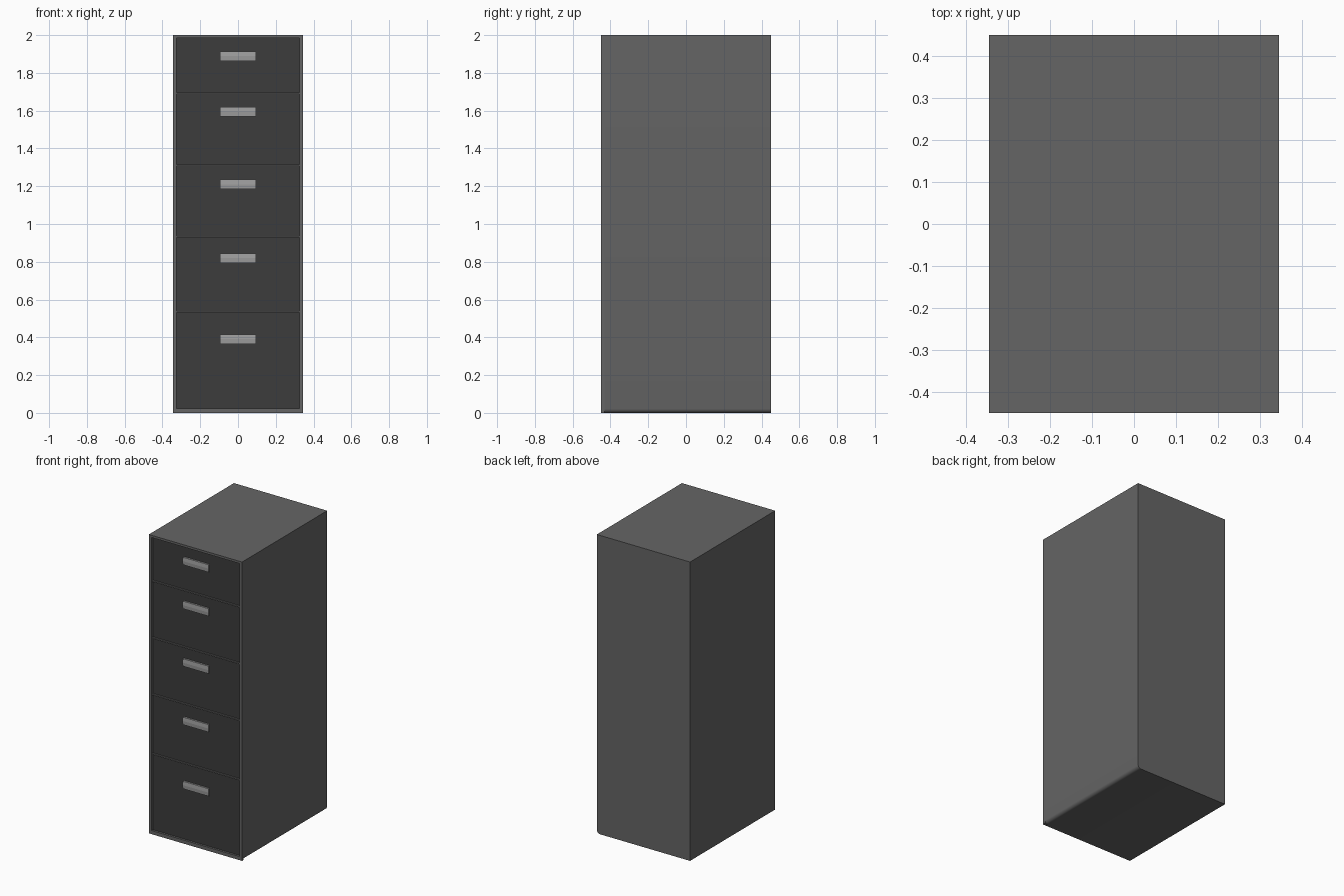
import bpy, bmesh, math

if "Cube" in bpy.data.objects:
    bpy.data.objects.remove(bpy.data.objects["Cube"])

W, FRONT, BACK, H = 0.345, -0.45, 0.45, 2.0
RECESS = 0.018


def material(name, v):
    m = bpy.data.materials.new(name)
    m.diffuse_color = (v, v, v, 1)
    m.use_nodes = True
    m.node_tree.nodes["Principled BSDF"].inputs["Base Color"].default_value = m.diffuse_color
    return m


body_mat = material("body_grey", 0.13)
drawer_mat = material("drawer_grey", 0.045)
handle_mat = material("handle_grey", 0.35)


def prism(name, points, axis, a, b, mat):
    """Extrude a profile along x (points are y,z) or y (points are x,z)."""
    bm = bmesh.new()
    put = (lambda p, t: (t, p[0], p[1])) if axis == 'x' else (lambda p, t: (p[0], t, p[1]))
    rings = [[bm.verts.new(put(p, t)) for p in points] for t in (a, b)]
    bm.faces.new(rings[0])
    bm.faces.new(rings[1])
    n = len(points)
    for i in range(n):
        j = (i + 1) % n
        bm.faces.new((rings[0][i], rings[0][j], rings[1][j], rings[1][i]))
    bmesh.ops.recalc_face_normals(bm, faces=bm.faces[:])
    mesh = bpy.data.meshes.new(name)
    bm.to_mesh(mesh)
    bm.free()
    ob = bpy.data.objects.new(name, mesh)
    bpy.context.collection.objects.link(ob)
    mesh.materials.append(mat)
    return ob


def box(name, x0, x1, y0, y1, z0, z1, mat):
    return prism(name, [(x0, z0), (x1, z0), (x1, z1), (x0, z1)], 'y', y0, y1, mat)


# Cabinet shell, with the small rounded lower right edge
R = 0.022
arc = [(W - R + R * math.sin(t), R - R * math.cos(t))
       for t in (math.pi / 2 * i / 5 for i in range(6))]
shell = prism("cabinet_body", [(-W, 0)] + arc + [(W, H), (-W, H)],
              'y', FRONT + RECESS, BACK, body_mat)
bpy.context.view_layer.objects.active = shell
shell.select_set(True)
bpy.ops.object.shade_smooth_by_angle(angle=math.radians(30))

# Front frame around the drawers
IN, TOP, BOTTOM = 0.325, 1.985, 0.024
Y1 = FRONT + RECESS
for side, s in (("left", -1), ("right", 1)):
    x = sorted((s * IN, s * W))
    box(f"frame_{side}", x[0], x[1], FRONT, Y1, 0, H, body_mat)
box("frame_top", -IN, IN, FRONT, Y1, TOP, H, body_mat)
box("frame_bottom", -IN, IN, FRONT, Y1, 0, BOTTOM, body_mat)

# Dividers between drawers
dividers = [1.692, 1.312, 0.933, 0.535]
for i, z in enumerate(dividers):
    box(f"divider_{i + 1}", -IN, IN, FRONT + 0.003, Y1, z - 0.004, z + 0.004, body_mat)

# Recessed drawer fronts and their pull handles
edges = [TOP + 0.004] + dividers + [BOTTOM - 0.004]
handles = [1.889, 1.595, 1.210, 0.819, 0.390]
PANEL = FRONT + 0.014
for i, hz in enumerate(handles):
    box(f"drawer_{i + 1}", -IN, IN, PANEL, Y1 + 0.002,
        edges[i + 1] + 0.004, edges[i] - 0.004, drawer_mat)
    grip = [(PANEL + 0.002, hz - 0.025), (FRONT + 0.002, hz - 0.025),
            (FRONT, hz), (FRONT + 0.002, hz + 0.025), (PANEL + 0.002, hz + 0.025)]
    prism(f"handle_{i + 1}", grip, 'x', -0.095, 0.095, handle_mat)
